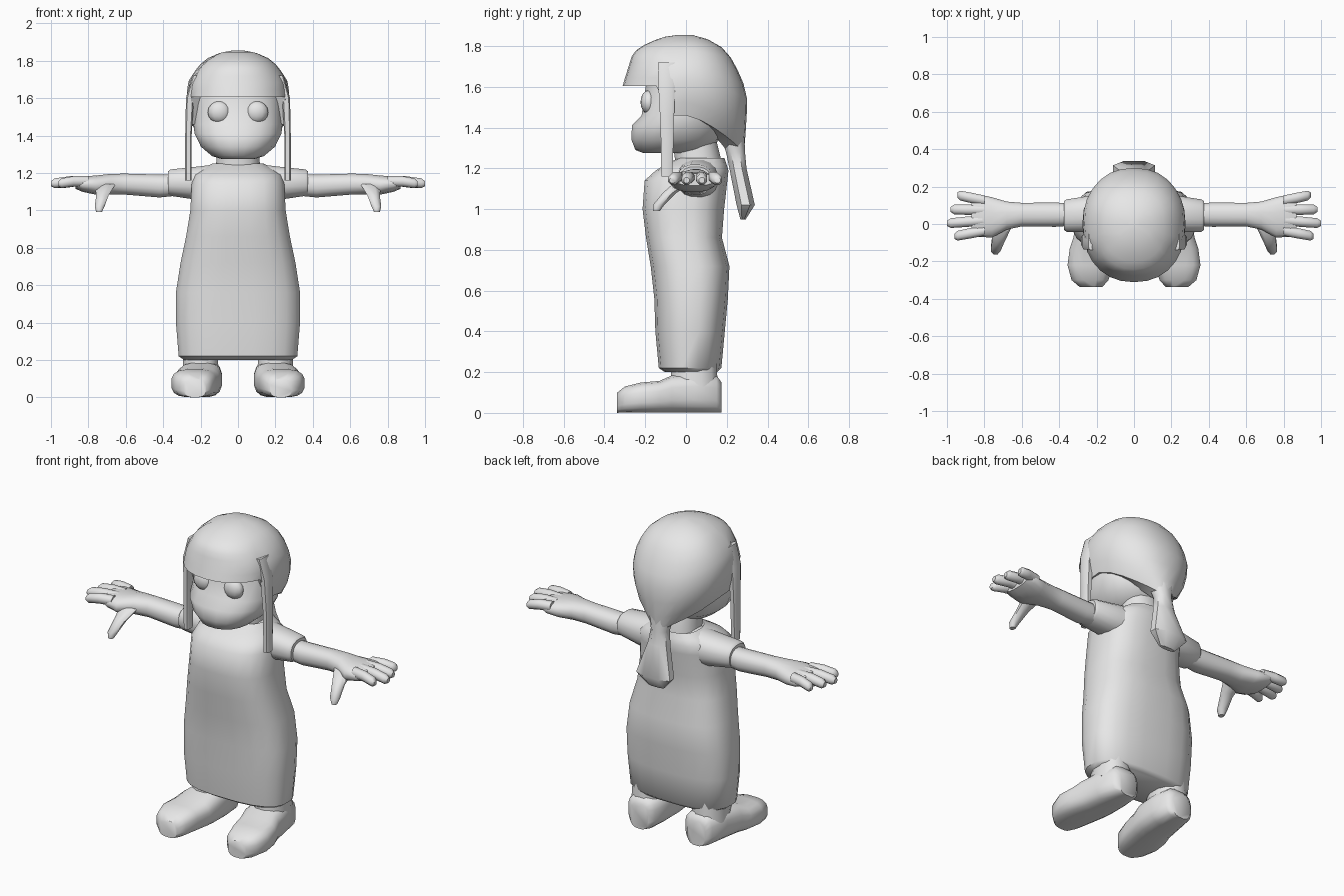
import bpy
import bmesh
import math

cube = bpy.data.objects.get("Cube")
if cube:
    bpy.data.objects.remove(cube, do_unlink=True)

grey = bpy.data.materials.new("light_grey")
grey.use_nodes = True
COLOUR = (0.8, 0.8, 0.8, 1)
grey.diffuse_color = COLOUR
grey.node_tree.nodes["Principled BSDF"].inputs["Base Color"].default_value = COLOUR


def finish(name, bm, mirror=False, sharp=50):
    """Turn a bmesh into a smooth object, optionally mirrored left to right."""
    bmesh.ops.recalc_face_normals(bm, faces=bm.faces)
    mesh = bpy.data.meshes.new(name)
    bm.to_mesh(mesh)
    bm.free()
    obj = bpy.data.objects.new(name, mesh)
    bpy.context.collection.objects.link(obj)
    mesh.materials.append(grey)
    bpy.ops.object.select_all(action="DESELECT")
    obj.select_set(True)
    bpy.context.view_layer.objects.active = obj
    bpy.ops.object.shade_smooth_by_angle(angle=math.radians(sharp))
    if mirror:
        obj.modifiers.new("mirror", "MIRROR").use_mirror_merge = False
    return obj


def rounded(angle, power):
    """Point on a unit superellipse."""
    c, s = math.cos(angle), math.sin(angle)
    return (math.copysign(abs(c) ** (2 / power), c),
            math.copysign(abs(s) ** (2 / power), s))


def bridge(bm, rows):
    """Join consecutive closed rows of vertices with quads."""
    count = len(rows[0])
    for low, high in zip(rows, rows[1:]):
        for i in range(count):
            j = (i + 1) % count
            bm.faces.new((low[i], low[j], high[j], high[i]))


def loft(name, axis, rings, sides=16, power=2.3, mirror=False):
    """Skin rings of (position, centre a, centre b, radius a, radius b)."""
    bm = bmesh.new()
    rows = []
    for t, ca, cb, ra, rb in rings:
        row = []
        for i in range(sides):
            u, v = rounded(math.tau * (i + 0.5) / sides, power)
            a, b = ca + ra * u, cb + rb * v
            place = {"x": (t, a, b), "y": (a, t, b), "z": (a, b, t)}[axis]
            row.append(bm.verts.new(place))
        rows.append(row)
    bridge(bm, rows)
    bm.faces.new(rows[0])
    bm.faces.new(rows[-1])
    return finish(name, bm, mirror)


# Long dress, full at the hem and rounded at the shoulders
loft("dress", "z", [
    (0.2, 0, 0.025, 0.29, 0.13), (0.22, 0, 0.02, 0.32, 0.155),
    (0.4, 0, 0.02, 0.335, 0.172), (0.56, 0, 0.025, 0.335, 0.182),
    (0.72, 0, 0.02, 0.31, 0.195), (0.86, 0, -0.01, 0.28, 0.188),
    (1, 0, -0.013, 0.257, 0.202), (1.14, 0, 0, 0.25, 0.205),
    (1.19, 0, 0.03, 0.235, 0.18), (1.22, 0, 0.05, 0.19, 0.15),
    (1.25, 0, 0.075, 0.14, 0.115), (1.23, 0, 0.075, 0.12, 0.1),
], sides=20, power=2.7)

# Neck and head with a full muzzle
loft("neck", "z", [(1.15, 0, 0.06, 0.13, 0.12), (1.24, 0, 0.06, 0.12, 0.115),
                   (1.34, 0, 0.04, 0.11, 0.11)])
loft("head", "z", [
    (1.275, 0, -0.08, 0.09, 0.13), (1.29, 0, -0.08, 0.14, 0.17),
    (1.34, 0, -0.05, 0.2, 0.22), (1.41, 0, -0.04, 0.235, 0.228),
    (1.46, 0, -0.02, 0.24, 0.2), (1.6, 0, -0.01, 0.235, 0.19),
    (1.7, 0, 0, 0.2, 0.18),
], sides=20)

# Eyes, slightly flattened
bm = bmesh.new()
bmesh.ops.create_uvsphere(bm, u_segments=12, v_segments=8, radius=0.062)
bmesh.ops.scale(bm, vec=(1, 0.65, 0.95), verts=bm.verts)
bmesh.ops.translate(bm, vec=(0.1, -0.183, 1.525), verts=bm.verts)
finish("eyes", bm, mirror=True)

# Hair cap: height, half width, front reach, back reach
HAIR = [(1.28, 0.07, 0.31, 0.285), (1.38, 0.2, 0.31, 0.293),
        (1.46, 0.25, 0.31, 0.298), (1.56, 0.275, 0.32, 0.3),
        (1.61, 0.277, 0.31, 0.285), (1.69, 0.265, 0.285, 0.25),
        (1.77, 0.215, 0.26, 0.205), (1.815, 0.16, 0.19, 0.15),
        (1.845, 0.09, 0.11, 0.08), (1.855, 0.03, 0.04, 0.03)]


def hair_shape(z):
    for low, high in zip(HAIR, HAIR[1:]):
        if z <= high[0]:
            f = (z - low[0]) / (high[0] - low[0])
            return [a + (b - a) * f for a, b in zip(low, high)][1:]
    return HAIR[-1][1:]


def hair_edge(angle):
    """Lower edge: level fringe, then ears, then down to the tie at the back."""
    s = math.sin(angle)
    if s < -0.4:
        return 1.605
    return 1.46 - 0.18 * max(0, s) ** 1.3


bm = bmesh.new()
columns, steps = 28, 9
rows = []
for k in range(-1, steps + 1):
    row = []
    for i in range(columns):
        angle = math.tau * i / columns
        bottom = hair_edge(angle)
        t = max(k, 0) / steps
        z = bottom + (1.855 - bottom) * (1 - (1 - t) ** 1.5)
        width, front, back = hair_shape(z)
        u, v = rounded(angle, 2.2)
        inset = 0.72 if k < 0 else 1
        reach = back if v > 0 else front
        row.append(bm.verts.new((u * width * inset, v * reach * inset, z)))
    rows.append(row)
bridge(bm, rows)
bm.faces.new(rows[-1])
finish("hair_cap", bm)

# Tied hair at the back and long side locks
loft("ponytail", "z", [
    (1.4, 0, 0.22, 0.08, 0.07), (1.28, 0, 0.243, 0.052, 0.05),
    (1.2, 0, 0.255, 0.065, 0.045), (1.02, 0, 0.293, 0.12, 0.048),
    (0.95, 0, 0.28, 0.055, 0.014)], sides=8)
loft("side_locks", "z", [
    (1.72, 0.225, -0.09, 0.02, 0.05), (1.6, 0.257, -0.095, 0.022, 0.042),
    (1.4, 0.265, -0.092, 0.018, 0.034), (1.16, 0.265, -0.094, 0.018, 0.028),
], sides=8, power=4, mirror=True)

# Sleeves and arms
loft("sleeves", "x", [
    (0.1, 0.06, 1.15, 0.11, 0.1), (0.22, 0.055, 1.145, 0.1, 0.09),
    (0.36, 0.045, 1.148, 0.088, 0.072), (0.375, 0.045, 1.145, 0.078, 0.064),
], mirror=True)
loft("arms", "x", [
    (0.33, 0.05, 1.135, 0.06, 0.058), (0.42, 0.05, 1.13, 0.066, 0.062),
    (0.6, 0.05, 1.14, 0.064, 0.057), (0.68, 0.045, 1.14, 0.076, 0.056),
    (0.76, 0.035, 1.135, 0.11, 0.052), (0.83, 0.045, 1.14, 0.115, 0.042),
    (0.87, 0.045, 1.145, 0.1, 0.03)], mirror=True)

# Fingers and thumbs: root y, tip y, tip x
FINGERS = {"little": (0.125, 0.155, 0.945), "ring": (0.075, 0.078, 0.98),
           "middle": (0.02, 0.003, 1), "index": (-0.035, -0.066, 0.96)}
for label, (root, tip, end) in FINGERS.items():
    rings = []
    for f, drop, r in ((0, 0, 0.03), (0.5, 0, 0.03), (0.9, 0.01, 0.028), (1, 0.013, 0.015)):
        rings.append((0.8 + (end - 0.8) * f, root + (tip - root) * f, 1.155 - drop, r, r))
    loft(label + "_fingers", "x", rings, sides=8, power=2, mirror=True)
loft("thumbs", "z", [
    (1.14, 0.71, 0, 0.06, 0.05), (1.08, 0.725, -0.08, 0.036, 0.036),
    (1.02, 0.74, -0.135, 0.028, 0.03), (0.99, 0.743, -0.145, 0.016, 0.018),
], sides=8, power=2, mirror=True)

# Ankles and shoes
loft("ankles", "z", [(0.13, 0.2, 0.04, 0.1, 0.12), (0.3, 0.2, 0.04, 0.09, 0.11)],
     sides=12, mirror=True)
shoe = []
for y, x, half, top in ((0.175, 0.19, 0.06, 0.15), (0.15, 0.19, 0.09, 0.185),
                        (0.04, 0.195, 0.11, 0.195), (-0.07, 0.205, 0.12, 0.185),
                        (-0.13, 0.22, 0.125, 0.158), (-0.22, 0.235, 0.122, 0.15),
                        (-0.3, 0.235, 0.1, 0.13), (-0.338, 0.23, 0.06, 0.1)):
    shoe.append((y, x, top / 2, half, top / 2))
loft("shoes", "y", shoe, sides=16, power=3, mirror=True)
